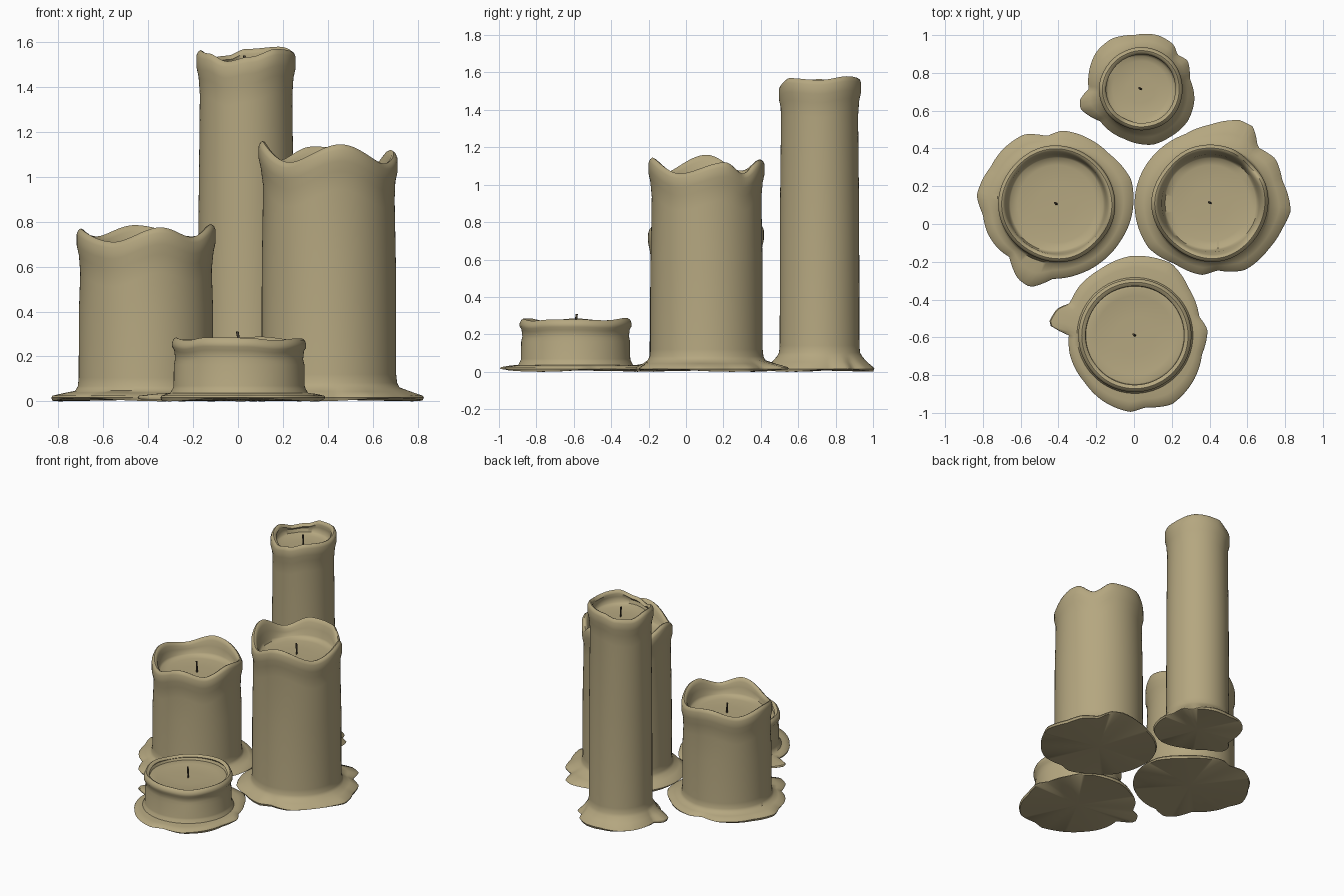
import bpy, bmesh, math
from mathutils import Vector

N = 112  # segments round each candle


def material(name, col):
    m = bpy.data.materials.new(name)
    m.diffuse_color = (*col, 1)
    return m


WAX = material("beige wax", (0.46, 0.385, 0.215))
WICK = material("dark wick", (0.07, 0.055, 0.035))


def periodic(points, a, smooth):
    """Interpolate (angle, value) pairs round a full turn."""
    pts = sorted((p % 360, v) for p, v in points)
    pts = [(pts[-1][0] - 360, pts[-1][1])] + pts + [(pts[0][0] + 360, pts[0][1])]
    for (a0, v0), (a1, v1) in zip(pts, pts[1:]):
        if a0 <= a <= a1:
            t = (a - a0) / max(a1 - a0, 1e-6)
            if smooth:
                t = t * t * (3 - 2 * t)
            return v0 + (v1 - v0) * t
    return pts[0][1]


def finish(bm, name, mat, angle):
    bmesh.ops.recalc_face_normals(bm, faces=bm.faces)
    me = bpy.data.meshes.new(name)
    bm.to_mesh(me)
    bm.free()
    me.materials.append(mat)
    ob = bpy.data.objects.new(name, me)
    bpy.context.collection.objects.link(ob)
    bpy.ops.object.select_all(action='DESELECT')
    ob.select_set(True)
    bpy.context.view_layer.objects.active = ob
    bpy.ops.object.shade_smooth_by_angle(angle=math.radians(angle))


def candle(name, cx, cy, r, ri, pool, hs, rim, puddle):
    # puddle outline to polar form, r(angle)
    polar = [(math.degrees(math.atan2(y - cy, x - cx)), math.hypot(x - cx, y - cy))
             for x, y in puddle]
    mean = sum(v for _, v in rim) / len(rim)
    bm = bmesh.new()
    columns = []
    for i in range(N):
        deg = 360 * i / N
        a = math.radians(deg)
        R = periodic(polar, deg, False)
        zt = periodic(rim, deg, True)
        d = zt - pool
        k = min(1, (mean - hs) / 0.5)        # squash details on the short candle
        flare = 0.12 * (zt - mean)           # peaks lean outwards
        zb = 0.007 + 0.007 * math.sin(3 * a + cx * 9)
        profile = [
            (R - 0.006, zb), (R, 0.016), (R - 0.006, 0.025),             # puddle lip
            (R + (r - R) * 0.5, 0.025 + (hs - 0.025) * 0.42),
            (r + 0.012, hs - 0.008), (r + 0.001, hs + 0.012),            # foot of the body
            (r - 0.003, hs + 0.05 * k),
            (r - 0.004, hs + (mean - hs) * 0.5),
            (r - 0.010, zt - 0.20 * k),
            (r - 0.006 + flare, zt - 0.12 * k),
            (r + 0.004 + flare, zt - 0.065 * k - 0.01),
            (r + 0.004 + flare, zt - 0.025),                              # rounded rim
            (r - 0.003 + flare, zt - 0.008),
            (r - 0.014 + flare, zt),
            (r - 0.025 + flare, zt - 0.005),
            (r - 0.034 + flare, zt - 0.15 * d - 0.006),
            (ri + 0.006, zt - 0.45 * d),                                  # inner wall
            (ri - 0.002, pool + 0.2 * d),
            (ri - 0.012, pool + 0.012),
            (ri * 0.8, pool + 0.004), (ri * 0.4, pool),
        ]
        columns.append([bm.verts.new((cx + p * math.cos(a), cy + p * math.sin(a), z))
                        for p, z in profile])
    bottom = bm.verts.new((cx, cy, 0.007))
    middle = bm.verts.new((cx, cy, pool))
    for i in range(N):
        c, n = columns[i], columns[(i + 1) % N]
        for j in range(len(c) - 1):
            bm.faces.new((c[j], n[j], n[j + 1], c[j + 1]))
        bm.faces.new((bottom, n[0], c[0]))
        bm.faces.new((middle, c[-1], n[-1]))
    finish(bm, name + "_candle", WAX, 50)

    # wick: thin slightly bent tube
    bm = bmesh.new()
    rings = []
    for t in (0, 0.35, 0.7, 1):
        centre = Vector((cx - 0.008 * t * t, cy + 0.006 * t * t, pool - 0.005 + 0.08 * t))
        rings.append([bm.verts.new(centre + Vector((0.006 * math.cos(b), 0.006 * math.sin(b), 0)))
                      for b in (math.tau * s / 8 for s in range(8))])
    for lo, hi in zip(rings, rings[1:]):
        for s in range(8):
            bm.faces.new((lo[s], lo[(s + 1) % 8], hi[(s + 1) % 8], hi[s]))
    bm.faces.new(rings[-1])
    bm.faces.new(rings[0])
    finish(bm, name + "_wick", WICK, 50)


# short front candle
candle("front", 0.005, -0.59, 0.295, 0.262, 0.235, 0.045,
       [(0, .28), (35, .275), (70, .288), (110, .28), (150, .275), (180, .285),
        (215, .272), (240, .285), (275, .283), (305, .272), (335, .28)],
       [(-.02, -.17), (.20, -.21), (.29, -.34), (.345, -.49), (.39, -.56), (.36, -.69),
        (.32, -.82), (.20, -.955), (.06, -.97), (-.02, -.995), (-.16, -.94), (-.26, -.84),
        (-.34, -.69), (-.345, -.59), (-.455, -.53), (-.41, -.45), (-.34, -.42), (-.29, -.33),
        (-.18, -.24)])

# medium left candle
candle("left", -0.41, 0.106, 0.303, 0.257, 0.64, 0.055,
       [(180, .77), (240, .71), (283, .775), (315, .732), (350, .79), (45, .735),
        (100, .785), (140, .735)],
       [(-.38, .495), (-.46, .465), (-.58, .475), (-.695, .395), (-.76, .30), (-.80, .24),
        (-.833, .15), (-.80, .05), (-.775, -.05), (-.72, -.13), (-.66, -.175), (-.615, -.29),
        (-.55, -.335), (-.43, -.29), (-.29, -.265), (-.165, -.195), (-.075, -.095),
        (-.02, .015), (-.015, .235), (-.13, .37), (-.235, .45)])

# tall right candle
candle("right", 0.405, 0.11, 0.303, 0.252, 0.99, 0.07,
       [(180, 1.16), (232, 1.065), (280, 1.145), (330, 1.06), (20, 1.12), (43, 1.06),
        (70, 1.13), (105, 1.135), (140, 1.075)],
       [(.01, .03), (.01, .18), (.045, .28), (.135, .395), (.27, .475), (.40, .525),
        (.56, .55), (.63, .515), (.655, .405), (.75, .345), (.785, .23), (.83, .07),
        (.785, -.025), (.715, -.13), (.585, -.245), (.44, -.245), (.36, -.27),
        (.215, -.21), (.08, -.13)])

# tallest slim back candle
candle("back", 0.036, 0.714, 0.216, 0.186, 1.465, 0.09,
       [(180, 1.565), (215, 1.55), (245, 1.515), (275, 1.535), (310, 1.57), (0, 1.56),
        (45, 1.58), (90, 1.57), (115, 1.54), (145, 1.53)],
       [(0, 1.0), (.125, 1.0), (.21, .95), (.23, .895), (.285, .865), (.295, .77),
        (.32, .66), (.285, .545), (.19, .46), (.10, .42), (-.05, .45), (-.18, .545),
        (-.285, .61), (-.285, .66), (-.24, .715), (-.24, .795), (-.20, .91), (-.12, .98)])
